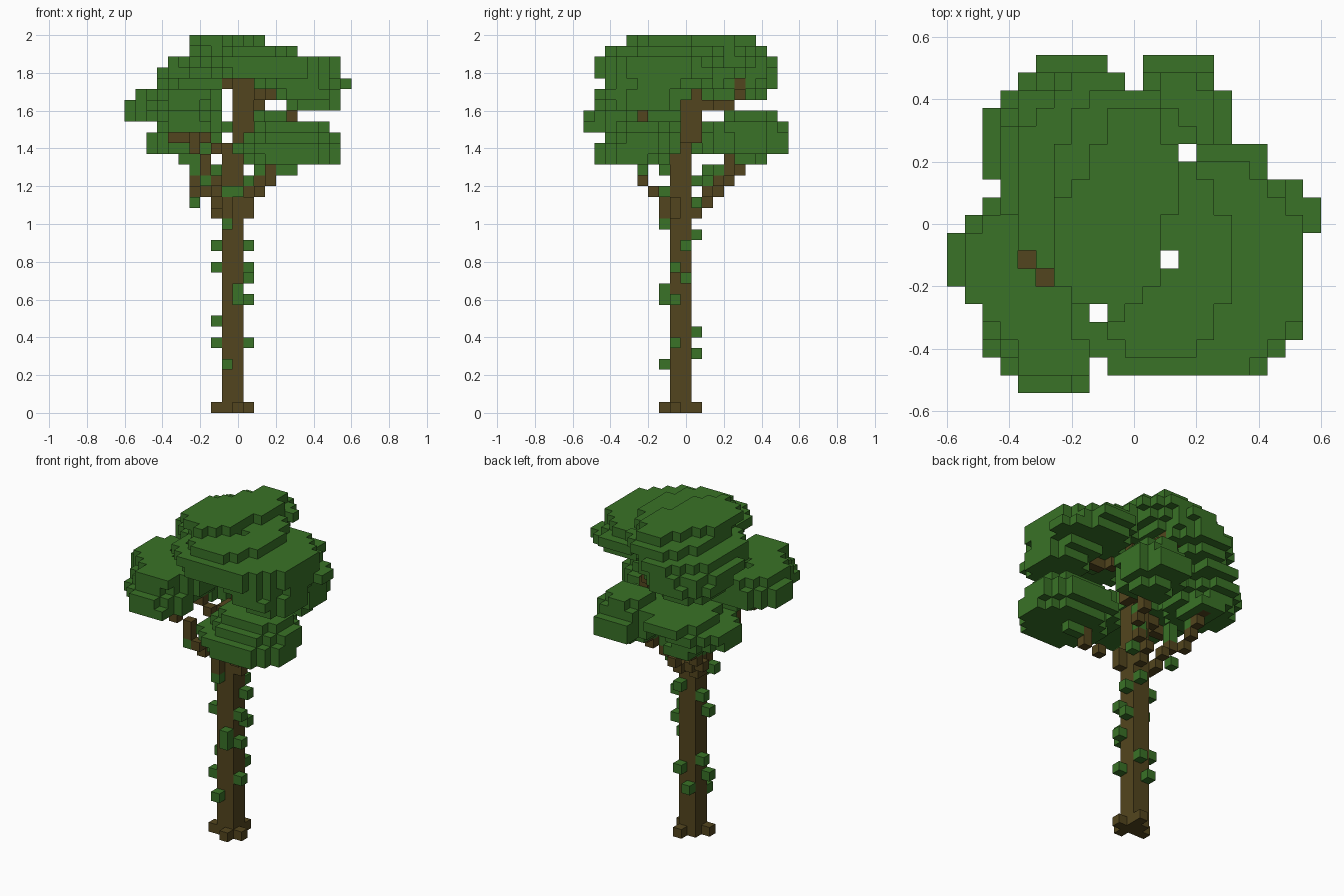
import bpy
import bmesh
from mathutils import Vector

default_cube = bpy.data.objects.get("Cube")
if default_cube:
    bpy.data.objects.remove(default_cube, do_unlink=True)

CELL = 2 / 35            # edge length of one block
cells = {}               # (column, depth, row) -> part name


def make_material(name, colour):
    material = bpy.data.materials.new(name)
    material.use_nodes = True
    material.diffuse_color = colour
    shader = material.node_tree.nodes["Principled BSDF"]
    shader.inputs["Base Color"].default_value = colour
    shader.inputs["Roughness"].default_value = 1
    return material


bark = make_material("bark brown", (0.086, 0.06, 0.013, 1))
leaf = make_material("leaf green", (0.041, 0.168, 0.02, 1))


def put(part, cell):
    """Claim a block for a part unless another part already has it."""
    cells.setdefault(tuple(cell), part)


def branch(part, *points):
    """Run a chain of blocks through the given points."""
    for start, end in zip(points, points[1:]):
        start, end = Vector(start), Vector(end)
        steps = int(max(abs(value) for value in end - start))
        for step in range(steps + 1):
            spot = start.lerp(end, step / steps)
            put(part, [round(value) for value in spot])


def clump(part, bottom_row, layers):
    """Stack rounded layers, each given as x and y block limits."""
    for row, (x_min, x_max, y_min, y_max) in enumerate(layers, bottom_row):
        x_mid, y_mid = (x_min + x_max) / 2, (y_min + y_max) / 2
        x_radius, y_radius = (x_max - x_min + 1) / 2, (y_max - y_min + 1) / 2
        for x in range(x_min, x_max + 1):
            for y in range(y_min, y_max + 1):
                across = ((x - x_mid) / x_radius) ** 2
                along = ((y - y_mid) / y_radius) ** 2
                if across + along <= 1.02:
                    put(part, (x, y, row))


# Trunk, with root blocks at the foot and a collar where the boughs start
for row in range(25):
    for x in (-1, 0):
        for y in (-1, 0):
            put("trunk", (x, y, row))
for x, y in ((-2, -1), (1, -1), (0, -2), (0, 1)):
    put("roots", (x, y, 0))
for x, y in ((-2, 0), (1, -1), (-1, -2), (0, 1)):
    put("bough_collar", (x, y, 18))

# Upper trunk leans back and to the left
for row in range(25, 31):
    for x in (0, 1):
        for y in (0, 1):
            put("upper_trunk", (x, y, row))
put("upper_trunk", (-1, 1, 30))

# Lower boughs
branch("front_left_bough", (1, -1, 19), (2, -2, 20), (3, -4, 21),
       (3, -4, 22), (5, -5, 24))
branch("back_right_bough", (-2, 1, 18), (-3, 2, 20), (-4, 4, 21),
       (-4, 5, 22), (-5, 6, 24))
branch("back_left_bough", (0, 1, 18), (1, 2, 20), (2, 4, 22), (2, 5, 24))
branch("front_right_bough", (-1, -2, 19), (-2, -3, 20), (-3, -4, 22),
       (-4, -5, 25))

# Upper boughs
branch("middle_right_bough", (-1, -1, 24), (-3, -2, 25), (-6, -3, 25),
       (-6, -3, 26), (-6, -2, 28))
branch("middle_right_twig", (-3, -2, 25), (-4, -4, 27), (-5, -3, 28))
branch("upper_left_bough", (1, 0, 28), (2, -1, 29), (4, -2, 29))
branch("upper_left_twig", (4, -3, 26), (5, -4, 27), (5, -4, 29))
branch("upper_back_bough", (1, 1, 28), (2, 4, 28), (1, 5, 29), (-1, 5, 30))
branch("upper_right_bough", (0, 1, 29), (-2, 3, 30))

# Low leaf clumps
clump("front_left_leaves", 23, [
    (1, 9, -8, -2), (0, 9, -8, -1), (1, 9, -7, -1), (2, 8, -6, -2)])
clump("back_left_leaves", 23, [
    (1, 4, 4, 7), (0, 5, 3, 9), (0, 5, 3, 9), (0, 5, 3, 8), (1, 4, 4, 8)])
clump("back_right_leaves", 23, [
    (-5, -3, 4, 7), (-8, -2, 1, 7), (-8, -2, 1, 8), (-6, -1, 2, 9)])

# Middle leaf clumps on the right
clump("middle_right_leaves", 26, [
    (-7, -3, -4, 0), (-10, -2, -5, 1), (-10, -2, -5, 1), (-9, -3, -6, 1)])
clump("middle_front_leaves", 26, [
    (-7, -2, -9, -3), (-8, -2, -9, -1), (-8, -2, -8, -1), (-7, -2, -8, -2)])

# High leaf clumps
clump("upper_left_leaves", 28, [
    (5, 9, -6, -1), (4, 9, -7, 0), (2, 9, -7, 3), (0, 9, -8, 3),
    (-1, 9, -8, 3), (-2, 5, -7, 3)])
clump("upper_side_leaves", 30, [(4, 10, -1, 2), (3, 8, -2, 4)])
clump("upper_front_leaves", 31, [(-2, 5, -8, -2), (-3, 5, -8, -2)])
clump("crown_leaves", 29, [
    (-6, -2, 2, 7), (-7, 0, 1, 8), (-7, 1, -2, 8), (-6, 2, -4, 8),
    (-4, 3, -4, 7), (-4, 1, -5, 3)])
clump("crown_top_leaves", 33, [(-3, 3, -2, 7), (-2, 2, -1, 6)])

# Gaps that open through the canopy, and bare tips of the right bough
for x, y in ((3, 4), (2, -2), (-2, -5)):
    for row in range(19, 35):
        cells.pop((x, y, row), None)
for x, y in ((-6, -2), (-5, -3)):
    for row in range(29, 35):
        cells.pop((x, y, row), None)

# Ivy blocks up each side of the trunk and along the boughs
ivy = {
    (-2, -1): (6, 13), (-2, 0): (8, 15),
    (1, -1): (6, 10, 13), (1, 0): (12, 15),
    (-1, -2): (4, 17, 20), (0, -2): (10, 11, 20),
    (-1, 1): (5,), (0, 1): (7, 16, 21),
    (-4, 1): (19,), (-4, 4): (22,), (-3, -4): (21,),
    (1, 1): (19,), (5, -4): (22,), (4, -4): (22,), (2, 3): (22,),
    (-3, 2): (21, 22), (1, 2): (21,), (-2, -2): (22,),
}
for (x, y), rows in ivy.items():
    for row in rows:
        put("ivy_leaves", (x, y, row))

# Turn each part into one mesh of exposed block sides
AXES = [Vector(axis) for axis in ((1, 0, 0), (0, 1, 0), (0, 0, 1))]


def build_part(part):
    mesh = bmesh.new()
    for cell, owner in cells.items():
        if owner != part:
            continue
        centre = Vector(cell) + AXES[2] / 2
        for index in range(3):
            for sign in (-1, 1):
                normal = AXES[index] * sign
                beside = tuple(int(value) for value in Vector(cell) + normal)
                if beside in cells:
                    continue
                u = AXES[(index + 1) % 3] / 2
                v = AXES[(index + 2) % 3] / 2 * sign
                middle = centre + normal / 2
                corners = (middle - u - v, middle + u - v,
                           middle + u + v, middle - u + v)
                mesh.faces.new([mesh.verts.new(c * CELL) for c in corners])
    bmesh.ops.remove_doubles(mesh, verts=mesh.verts, dist=CELL / 100)
    data = bpy.data.meshes.new(part)
    mesh.to_mesh(data)
    mesh.free()
    data.materials.append(leaf if part.endswith("leaves") else bark)
    part_object = bpy.data.objects.new(part, data)
    bpy.context.collection.objects.link(part_object)


for part in dict.fromkeys(cells.values()):
    build_part(part)
